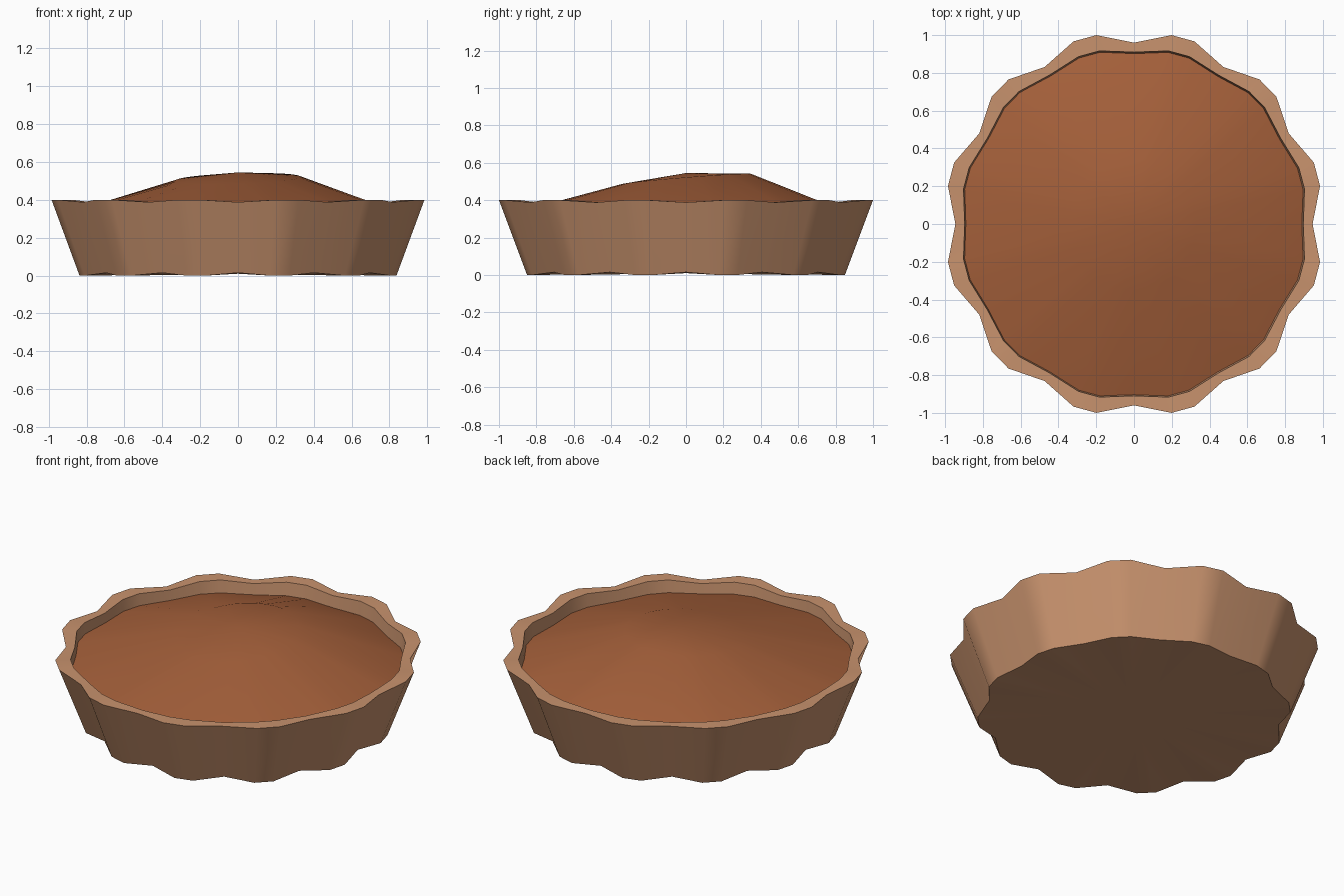
import bpy, bmesh
from math import sin, cos, radians, pi

if "Cube" in bpy.data.objects:
    bpy.data.objects.remove(bpy.data.objects["Cube"])

XS = 0.985  # the tart is a touch narrower in x


def outline(valley, peak, zv, zp):
    """Scalloped ring: 12 lobes, each one valley and two peak points."""
    pts = []
    for k in range(12):
        for off, r, z in ((0, valley, zv), (11.4, peak, zp), (18.6, peak, zp)):
            a = radians(30 * k + off)
            pts.append((r * cos(a) * XS, r * sin(a), z))
    return pts


def material(name, color):
    m = bpy.data.materials.new(name)
    m.diffuse_color = color
    m.use_nodes = True
    m.node_tree.nodes["Principled BSDF"].inputs["Base Color"].default_value = m.diffuse_color
    return m


def loft(name, rings, mat, start=None, end=None):
    """Bridge rings of equal length; optional centre points close the ends."""
    bm = bmesh.new()
    vs = [[bm.verts.new(p) for p in ring] for ring in rings]
    n = len(vs[0])
    for lo, hi in zip(vs, vs[1:]):
        for i in range(n):
            j = (i + 1) % n
            bm.faces.new((lo[i], lo[j], hi[j], hi[i]))
    if start:
        c = bm.verts.new(start)
        for i in range(n):
            bm.faces.new((c, vs[0][(i + 1) % n], vs[0][i]))
    if end:
        c = bm.verts.new(end)
        for i in range(n):
            bm.faces.new((vs[-1][i], vs[-1][(i + 1) % n], c))
    me = bpy.data.meshes.new(name)
    bm.to_mesh(me)
    bm.free()
    ob = bpy.data.objects.new(name, me)
    bpy.context.collection.objects.link(ob)
    me.materials.append(mat)
    bpy.ops.object.select_all(action='DESELECT')
    ob.select_set(True)
    bpy.context.view_layer.objects.active = ob
    bpy.ops.object.shade_smooth_by_angle(angle=radians(30))
    return ob


# Fluted crust: underside, flared outer wall, rim, short inner wall
crust_mat = material("crust_brown", (0.58, 0.29, 0.155, 1))
loft("crust", [
    outline(0.815, 0.867, 0.015, 0.0),
    outline(0.96, 1.02, 0.388, 0.4),
    outline(0.91, 0.935, 0.388, 0.4),
    outline(0.90, 0.925, 0.30, 0.30),
], crust_mat, start=(0, 0, 0.01))

# Domed filling, slightly uneven: fuller towards the back right
filling_mat = material("filling_brown", (0.37, 0.115, 0.042, 1))
edge = [(x, y, 0.325 - 0.008 * (x + y)) for x, y, _ in outline(0.905, 0.93, 0, 0)]
mid = []
for i in range(36):
    a = 2 * pi * i / 36
    mid.append((0.33 * cos(a), 0.35 * sin(a), 0.512 + 0.028 * sin(a) + 0.01 * cos(a)))
loft("filling", [edge, mid], filling_mat, end=(0, 0, 0.545))
